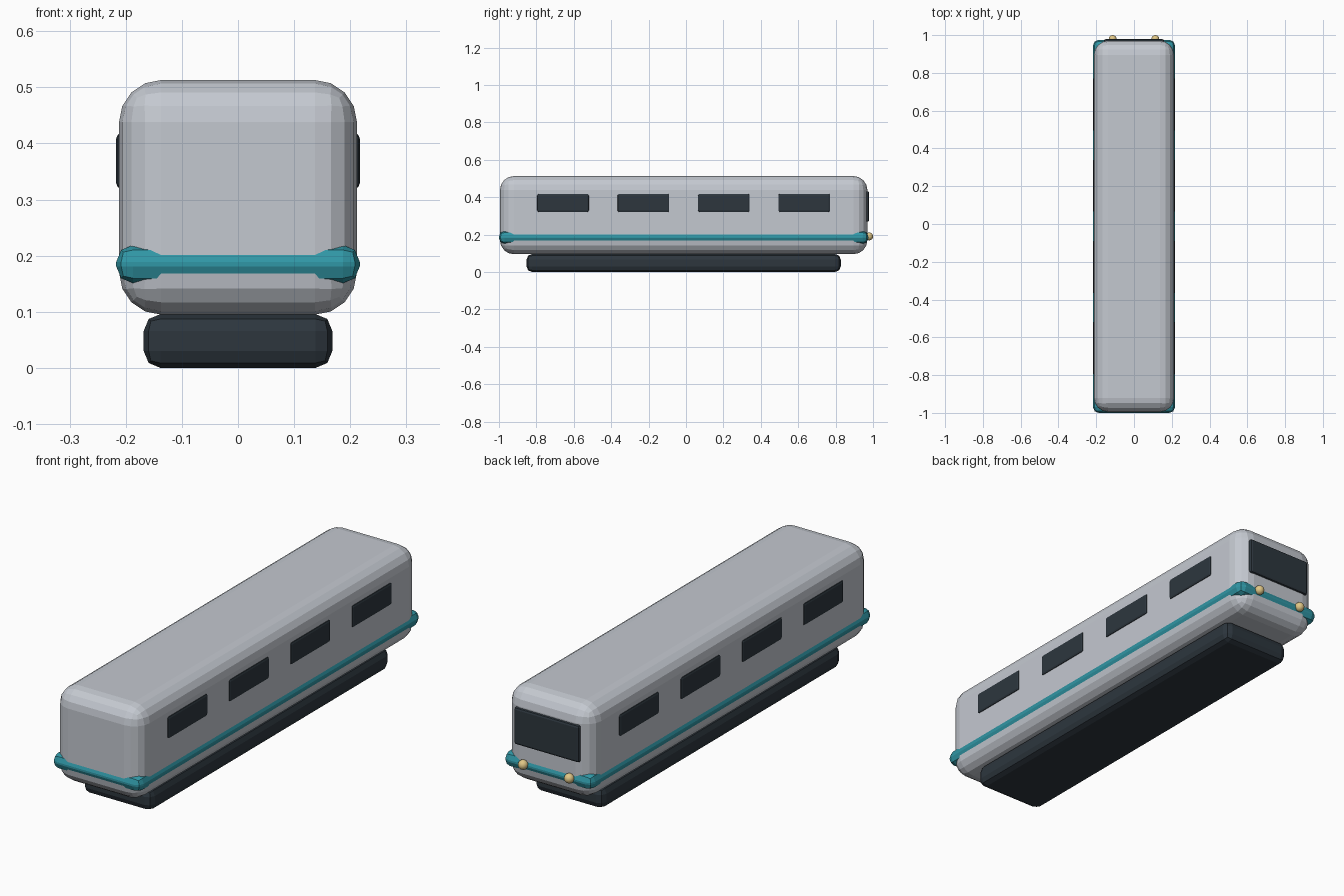
import bpy

cube = bpy.data.objects.get("Cube")
if cube:
    bpy.data.objects.remove(cube, do_unlink=True)


def material(name, rgb):
    m = bpy.data.materials.new(name)
    m.use_nodes = True
    m.diffuse_color = (*rgb, 1)
    m.node_tree.nodes["Principled BSDF"].inputs["Base Color"].default_value = (*rgb, 1)
    return m


SILVER = material("silver_grey", (0.55, 0.58, 0.63))
TEAL = material("teal", (0.03, 0.31, 0.38))
DARK = material("dark_slate", (0.026, 0.037, 0.048))
LAMP = material("warm_yellow", (0.75, 0.57, 0.24))

MID = -0.0125   # lengthwise middle of the carriage


def rounded_box(name, centre, size, radius, segments, mat):
    bpy.ops.mesh.primitive_cube_add(size=1, location=centre)
    ob = bpy.context.object
    ob.name = name
    ob.scale = size
    bpy.ops.object.transform_apply(location=False, rotation=False, scale=True)
    bevel = ob.modifiers.new("Rounded edges", "BEVEL")
    bevel.width = radius
    bevel.segments = segments
    ob.data.materials.append(mat)
    return ob


# Carriage body, waist stripe and underframe
rounded_box("body", (0, MID, 0.304), (0.424, 1.965, 0.418), 0.075, 4, SILVER)
rounded_box("waist_stripe", (0, MID, 0.185), (0.434, 1.975, 0.068), 0.03, 2, TEAL)
rounded_box("underframe", (0, MID, 0.048), (0.336, 1.68, 0.096), 0.03, 2, DARK)

# Four windows on each side
for side, label in ((1, "left"), (-1, "right")):
    for i in range(4):
        y = MID + (i - 1.5) * 0.43
        rounded_box(f"{label}_window_{i + 1}", (side * 0.202, y, 0.369),
                    (0.03, 0.28, 0.1), 0.01, 2, DARK)

# Cab windscreen on the back end
rounded_box("windscreen", (0, 0.962, 0.35), (0.32, 0.034, 0.165), 0.01, 2, DARK)

# Pair of round lamps on the stripe
for side, label in ((1, "left"), (-1, "right")):
    bpy.ops.mesh.primitive_uv_sphere_add(segments=16, ring_count=10, radius=0.021,
                                         location=(side * 0.113, 0.979, 0.19))
    lamp = bpy.context.object
    lamp.name = f"{label}_lamp"
    lamp.data.materials.append(LAMP)
    bpy.ops.object.shade_smooth()
